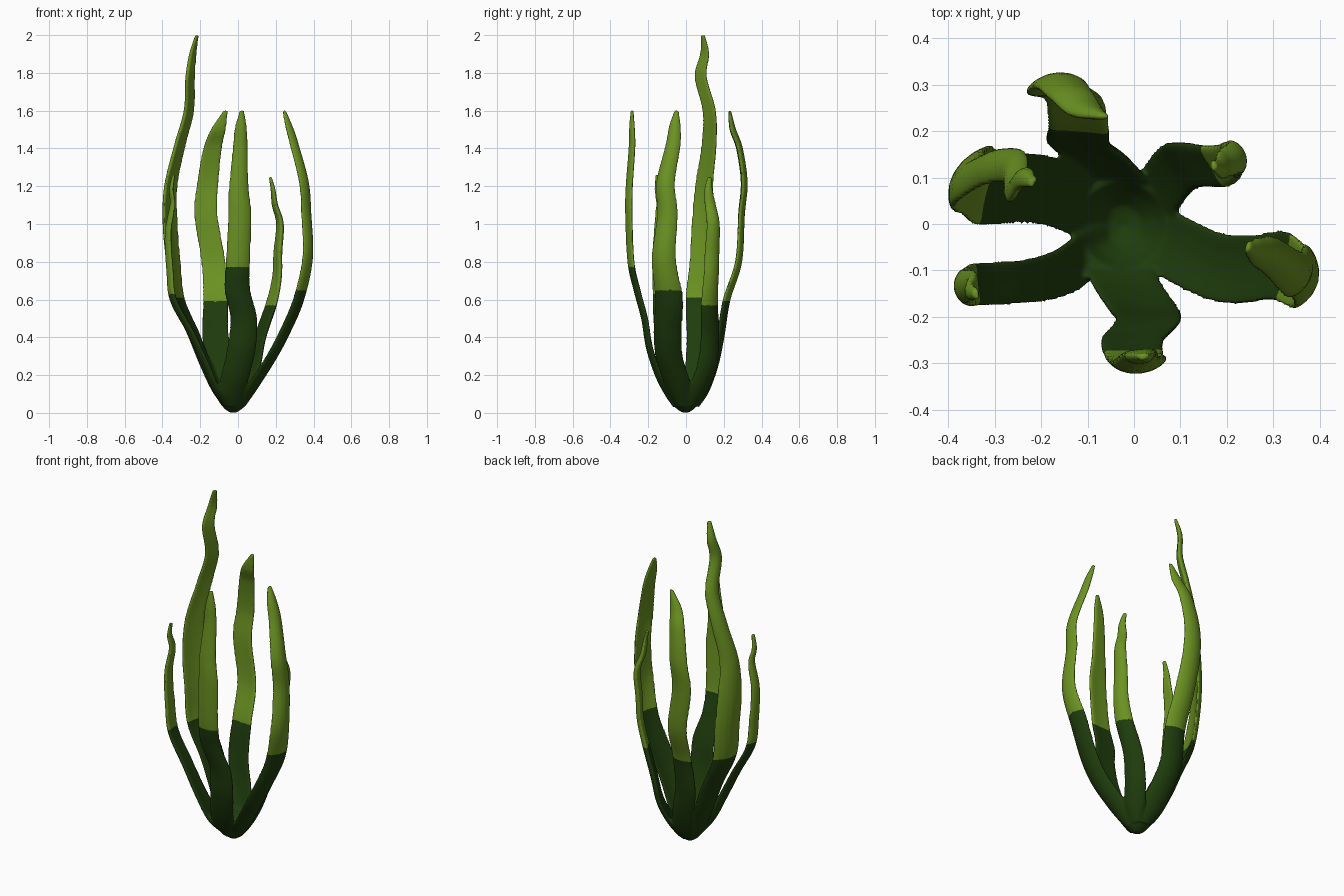
import bpy, bmesh, math
from mathutils import Vector


def material(name, col):
    m = bpy.data.materials.new(name)
    m.diffuse_color = (*col, 1)
    return m


DARK = material("dark green", (0.014, 0.046, 0.004))
LIGHT = material("leaf green", (0.148, 0.29, 0.016))
plant = bmesh.new()
splits = []          # (direction angle, colour height) of every blade


def spline(pts, n=8):
    """Catmull-Rom through the (x, y, z, width) points."""
    p = [Vector(q) for q in pts]
    p = [p[0] * 2 - p[1]] + p + [p[-1] * 2 - p[-2]]
    out = []
    for i in range(1, len(p) - 2):
        a, b, c, d = p[i - 1:i + 3]
        for k in range(n):
            t = k / n
            out.append(0.5 * (2 * b + (c - a) * t + (2 * a - 5 * b + 4 * c - d) * t * t
                              + (3 * b - a - 3 * c + d) * t ** 3))
    return out + [p[-2]]


def blade(side, side_top, cup, split, pts):
    """Wavy ribbon with a cupped lens section, its width turning from side to side_top."""
    path = spline(pts)
    out = Vector((pts[5][0], pts[5][1], 0))
    splits.append((math.atan2(out.y, out.x), split))
    us = [math.cos(math.pi * k / 8) for k in range(9)]
    sec = [(u, 1) for u in us] + [(u, -1) for u in us[-2:0:-1]]
    rings = []
    for i, q in enumerate(path):
        c = q.xyz
        f = min(1, max(0, (c.z - 0.6) / 0.6))
        w = Vector((*side, 0)).lerp(Vector((*side_top, 0)), f).normalized()
        t = (path[min(i + 1, len(path) - 1)].xyz - path[max(i - 1, 0)].xyz).normalized()
        n = w.cross(t).normalized()
        if n.dot(out) < 0:
            n = -n
        width = max(q.w, 0.02) + 0.006
        th = min(0.017, 0.004 + width * 0.16)
        rings.append([plant.verts.new(c + w * (u * width / 2)
                                      + n * (s * th * math.sqrt(max(0, 1 - u * u))
                                             + width * cup * (0.4 - u * u)))
                      for u, s in sec])
    for a, b in zip(rings, rings[1:]):
        for k in range(len(a)):
            j = (k + 1) % len(a)
            plant.faces.new((a[k], a[j], b[j], b[k]))
    plant.faces.new(rings[0])
    plant.faces.new(rings[-1])


# tall left blade
blade((0.3, 0.95), (0.55, 0.83), 0.13, 0.61, [
    (-.06, .01, .045, .08), (-.115, .045, .13, .14), (-.18, .07, .27, .145), (-.24, .08, .42, .155),
    (-.32, .08, .6, .165), (-.348, .098, .8, .16), (-.365, .1, 1.0, .145), (-.36, .1, 1.2, .11),
    (-.31, .125, 1.42, .09), (-.262, .125, 1.6, .078), (-.255, .08, 1.78, .07),
    (-.24, .1, 1.9, .052), (-.217, .09, 2.0, .02)])
# back blade
blade((1, -0.08), (1, 0.05), 0.1, 0.59, [
    (-.03, .05, .04, .08), (-.045, .1, .12, .15), (-.08, .148, .25, .145), (-.118, .18, .4, .14),
    (-.118, .213, .6, .13), (-.13, .275, .8, .125), (-.17, .29, 1.05, .12),
    (-.16, .305, 1.22, .11), (-.135, .28, 1.4, .095), (-.105, .245, 1.5, .075),
    (-.065, .23, 1.6, .02)])
# small back right blade
blade((-0.5, 0.86), (-0.25, 0.97), 0.1, 0.57, [
    (.01, .03, .04, .07), (.055, .07, .13, .12), (.09, .115, .25, .12), (.12, .13, .4, .11),
    (.18, .127, .58, .1), (.208, .135, .72, .085), (.212, .14, .85, .08), (.222, .145, 1.0, .07),
    (.195, .13, 1.1, .058), (.185, .12, 1.18, .042), (.17, .125, 1.25, .02)])
# small left blade
blade((-0.1, 1), (-0.1, 1), 0.12, 0.63, [
    (-.06, -.03, .045, .07), (-.115, -.075, .13, .11), (-.175, -.11, .27, .1),
    (-.25, -.125, .43, .09), (-.34, -.13, .6, .09), (-.358, -.135, .75, .085),
    (-.368, -.135, .95, .07), (-.345, -.13, 1.1, .055), (-.352, -.145, 1.18, .04),
    (-.34, -.15, 1.26, .02)])
# right blade
blade((0.2, 0.98), (0.3, 0.95), 0.16, 0.65, [
    (.015, -.015, .04, .08), (.08, -.045, .14, .14), (.175, -.09, .29, .145),
    (.245, -.1, .42, .15), (.322, -.092, .6, .15), (.37, -.12, .82, .13), (.363, -.1, 1.05, .11),
    (.35, -.11, 1.22, .1), (.298, -.07, 1.42, .08), (.268, -.06, 1.52, .06),
    (.243, -.05, 1.6, .02)])
# front blade
blade((1, 0), (1, 0.1), 0.1, 0.77, [
    (-.03, -.05, .04, .08), (-.035, -.095, .11, .14), (-.01, -.145, .21, .15),
    (.02, -.19, .35, .15), (.03, -.215, .5, .14), (-.003, -.255, .65, .135), (0, -.288, .8, .125),
    (.01, -.3, 1.05, .12), (.005, -.298, 1.2, .1), (.012, -.284, 1.4, .075),
    (.015, -.284, 1.5, .062), (.02, -.285, 1.6, .02)])

# rounded cup where the blades meet
profile = [(0, 0), (0.02, 0.003), (0.045, 0.02), (0.07, 0.05), (0.095, 0.09), (0.112, 0.13),
           (0.094, 0.136), (0.072, 0.097), (0.042, 0.06), (0, 0.047)]
vs = [plant.verts.new((r - 0.025, -0.003, z)) for r, z in profile]
es = [plant.edges.new(e) for e in zip(vs, vs[1:])]
bmesh.ops.spin(plant, geom=vs + es, cent=(-0.025, -0.003, 0), axis=(0, 0, 1),
               angle=2 * math.pi, steps=40)
bmesh.ops.remove_doubles(plant, verts=plant.verts, dist=0.0005)
bmesh.ops.recalc_face_normals(plant, faces=plant.faces)

me = bpy.data.meshes.new("seaweed_plant")
plant.to_mesh(me)
plant.free()
me.materials.append(DARK)
me.materials.append(LIGHT)
ob = bpy.data.objects.new("seaweed_plant", me)
bpy.context.collection.objects.link(ob)
bpy.context.view_layer.objects.active = ob
ob.select_set(True)

# melt blades and cup into one smooth skin
m = ob.modifiers.new("melt", 'REMESH')
m.mode = 'VOXEL'
m.voxel_size = 0.0062
m = ob.modifiers.new("soften", 'SMOOTH')
m.factor, m.iterations = 0.5, 6
for name in ("melt", "soften"):
    bpy.ops.object.modifier_apply(modifier=name)

# light leaves above each blade's own colour height
me = ob.data
for p in me.polygons:
    a = math.atan2(p.center.y, p.center.x)
    split = min(splits, key=lambda s: abs(math.remainder(a - s[0], 2 * math.pi)))[1]
    p.material_index = 1 if p.center.z > split else 0
bpy.ops.object.shade_smooth()
